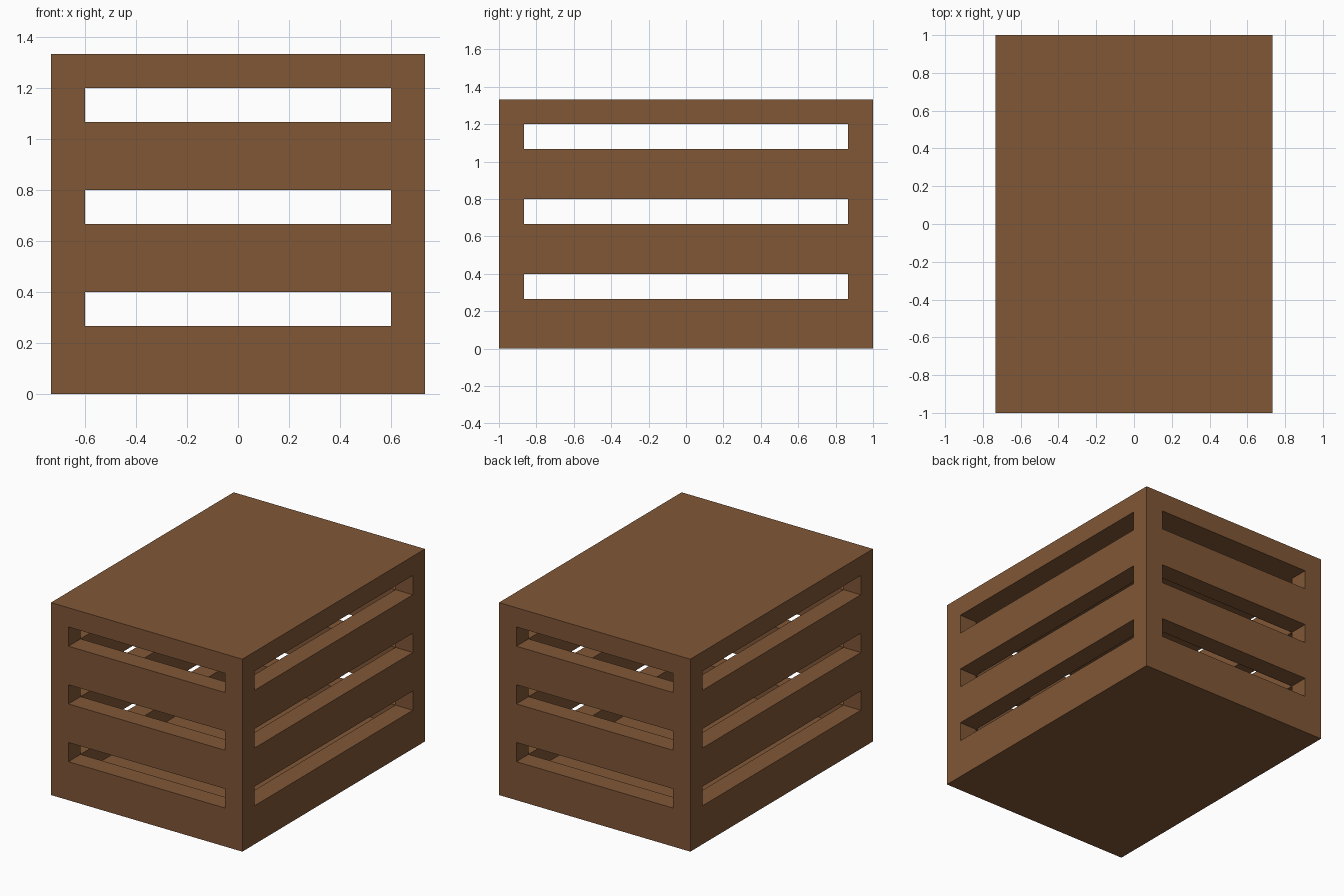
import bpy

old = bpy.data.objects.get("Cube")
if old:
    bpy.data.objects.remove(old, do_unlink=True)

UNIT = 2 / 15                       # board thickness
WIDTH, DEPTH, HEIGHT = 11 * UNIT, 15 * UNIT, 10 * UNIT

wood = bpy.data.materials.new("brown wood")
wood.use_nodes = True
colour = (0.216, 0.095, 0.037, 1)
wood.diffuse_color = colour
wood.node_tree.nodes["Principled BSDF"].inputs["Base Color"].default_value = colour


def box(name, width, depth, bottom, top):
    """Box centred in plan, between two heights."""
    bpy.ops.mesh.primitive_cube_add(size=1, location=(0, 0, (bottom + top) / 2))
    obj = bpy.context.object
    obj.name = name
    obj.scale = (width, depth, top - bottom)
    bpy.ops.object.transform_apply(location=True, rotation=False, scale=True)
    obj.data.materials.append(wood)
    return obj


def cut(target, cutter):
    """Subtract the cutter, then discard it."""
    cutter.hide_render = True
    mod = target.modifiers.new("cut", "BOOLEAN")
    mod.operation = "DIFFERENCE"
    mod.solver = "EXACT"
    mod.object = cutter
    bpy.context.view_layer.objects.active = target
    bpy.ops.object.modifier_apply(modifier=mod.name)
    bpy.data.objects.remove(cutter, do_unlink=True)


# Solid crate, hollowed between floor and lid
crate = box("slatted_crate", WIDTH, DEPTH, 0, HEIGHT)
inner_width, inner_depth = WIDTH - 2 * UNIT, DEPTH - 2 * UNIT
cut(crate, box("cavity", inner_width, inner_depth, UNIT, HEIGHT - UNIT))

# Three rows of gaps between the slats, running through both pairs of walls
for row in range(3):
    low = (2 + 3 * row) * UNIT
    cut(crate, box("front_back_gap", inner_width, DEPTH + 1, low, low + UNIT))
    cut(crate, box("side_gap", WIDTH + 1, inner_depth, low, low + UNIT))
